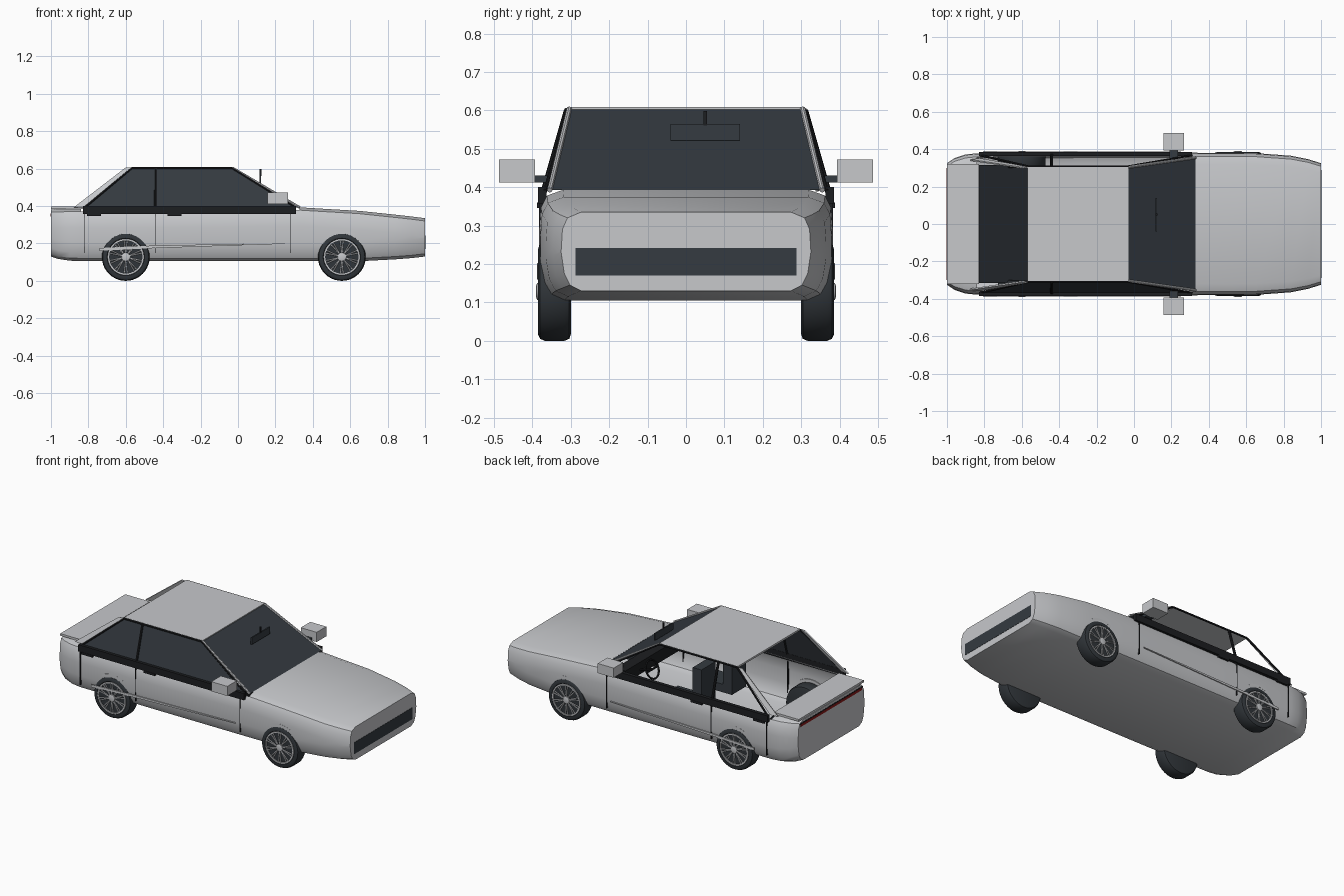
import bpy, bmesh, math
from mathutils import Vector, Matrix

cube = bpy.data.objects.get("Cube")
if cube:
    bpy.data.objects.remove(cube, do_unlink=True)


def material(name, rgb):
    m = bpy.data.materials.new(name)
    m.use_nodes = True
    m.diffuse_color = (*rgb, 1)
    m.node_tree.nodes["Principled BSDF"].inputs["Base Color"].default_value = (*rgb, 1)
    return m


SILVER = material("silver paint", (0.57, 0.58, 0.60))
GLASS = material("dark glass", (0.035, 0.043, 0.052))
BLACK = material("black trim", (0.012, 0.013, 0.015))
RUBBER = material("tyre rubber", (0.03, 0.036, 0.042))
RED = material("tail light red", (0.25, 0.01, 0.01))


def finish(name, bm, mat, smooth=None, normals=True):
    if normals:
        bmesh.ops.recalc_face_normals(bm, faces=bm.faces)
    mesh = bpy.data.meshes.new(name)
    bm.to_mesh(mesh)
    bm.free()
    mesh.materials.append(mat)
    ob = bpy.data.objects.new(name, mesh)
    bpy.context.collection.objects.link(ob)
    if smooth:
        bpy.ops.object.select_all(action="DESELECT")
        ob.select_set(True)
        bpy.context.view_layer.objects.active = ob
        bpy.ops.object.shade_smooth_by_angle(angle=math.radians(smooth))
    return ob


def box(name, lo, hi, mat):
    bm = bmesh.new()
    bmesh.ops.create_cube(bm, size=1)
    lo, hi = Vector(lo), Vector(hi)
    for v in bm.verts:
        v.co = Vector([(a + b) / 2 + c * abs(b - a) for a, b, c in zip(lo, hi, v.co)])
    return finish(name, bm, mat)


def rod(name, a, b, r, mat, sides=8):
    a, b = Vector(a), Vector(b)
    bm = bmesh.new()
    bmesh.ops.create_cone(bm, cap_ends=True, segments=sides, radius1=r, radius2=r, depth=(b - a).length)
    turn = (b - a).to_track_quat("Z", "Y").to_matrix().to_4x4()
    bm.transform(Matrix.Translation((a + b) / 2) @ turn)
    return finish(name, bm, mat, 40)


def sheet(name, pts, mat, thick=0):
    """Flat polygon facing its counter-clockwise side, optionally thickened."""
    bm = bmesh.new()
    face = bm.faces.new([bm.verts.new(p) for p in pts])
    face.normal_update()
    if thick:
        n = face.normal.copy()
        ext = bmesh.ops.extrude_face_region(bm, geom=[face], use_keep_orig=True)
        for v in ext["geom"]:
            if isinstance(v, bmesh.types.BMVert):
                v.co += n * thick
    return finish(name, bm, mat, normals=bool(thick))


def lathe(name, profile, centre, side, mat, steps=40, closed=False):
    """Revolve (radius, depth) points about a y axis through centre."""
    bm = bmesh.new()
    rings = []
    for i in range(steps):
        a = math.tau * i / steps
        rings.append([bm.verts.new((centre[0] + r * math.cos(a), side * y, centre[1] + r * math.sin(a)))
                      for r, y in profile])
    n = len(profile)
    for i in range(steps):
        p, q = rings[i], rings[(i + 1) % steps]
        for j in range(n if closed else n - 1):
            k = (j + 1) % n
            bm.faces.new((p[j], q[j], q[k], p[k]))
    if not closed:
        bm.faces.new([r[0] for r in rings])
        bm.faces.new([r[-1] for r in rings])
    return finish(name, bm, mat, 35)


# Body shell: sections along the length (x, half width, top, bottom)
SECTIONS = [(-1, .325, .382, .13), (-.96, .352, .384, .117), (-.9, .372, .385, .108),
            (-.84, .378, .385, .105), (-.3, .381, .385, .105), (.33, .381, .393, .105),
            (.65, .379, .374, .105), (.84, .365, .354, .115), (.93, .347, .344, .122),
            (1, .325, .335, .13)]
bm = bmesh.new()
loops = []
for x, w, t, b in SECTIONS:
    half = [(w * .84, t), (w * .95, t - .015), (w * .99, t - .045), (w, t - .1),
            (w, b + .1), (w * .975, b + .045), (w * .93, b + .015), (w * .84, b)]
    ring = half + [(-y, z) for y, z in reversed(half)]
    loops.append([bm.verts.new((x, y, z)) for y, z in ring])
for p, q in zip(loops, loops[1:]):
    for j in range(len(p)):
        k = (j + 1) % len(p)
        bm.faces.new((p[j], q[j], q[k], p[k]))
bm.faces.new(loops[0])
bm.faces.new(loops[-1])
bmesh.ops.recalc_face_normals(bm, faces=bm.faces)
# Open the cabin
cabin = [f for f in bm.faces
         if -.84 < f.calc_center_median().x < .33 and f.calc_center_median().z > .362]
bmesh.ops.delete(bm, geom=cabin, context="FACES")
finish("body_shell", bm, SILVER, 32, normals=False)

# Panels on the shell
box("boot_lid", (-1, -.32, .385), (-.83, .32, .398), SILVER)
box("grille", (.997, -.288, .17), (1.0015, .288, .242), GLASS)
box("tail_light_strip", (-1.002, -.3, .345), (-.996, .3, .36), RED)
box("tail_light_edge", (-1.001, -.31, .36), (-.996, .31, .367), BLACK)

# Roof and glass
box("roof", (-.57, -.305, .597), (-.03, .305, .608), SILVER)
sheet("windshield", [(.33, -.355, .392), (.33, .355, .392), (-.03, .302, .602), (-.03, -.302, .602)], GLASS)
sheet("side_glass", [(-.82, -.367, .39), (.31, -.367, .39), (-.03, -.308, .6), (-.57, -.308, .6)], GLASS, .003)

# Cabin interior
sheet("rear_seat_back", [(-.57, -.315, .115), (-.57, .315, .115), (-.835, .315, .388), (-.835, -.315, .388)], GLASS)
box("dashboard", (.2, -.31, .3), (.27, .31, .375), BLACK)
for s, side in ((1, "left"), (-1, "right")):
    box(side + "_seat_back", (-.26, s * .15 - .07, .2), (-.2, s * .15 + .07, .47), GLASS)
    box(side + "_seat_base", (-.2, s * .15 - .07, .2), (0, s * .15 + .07, .25), GLASS)
bpy.ops.mesh.primitive_torus_add(location=(.12, .16, .35), rotation=(0, math.radians(-65), 0),
                                 major_radius=.055, minor_radius=.006,
                                 major_segments=24, minor_segments=6)
wheel = bpy.context.object
wheel.name = "steering_wheel"
wheel.data.materials.append(BLACK)
rod("steering_spoke", (.12, .107, .35), (.12, .213, .35), .006, BLACK)
rod("steering_column", (.12, .16, .35), (.22, .16, .32), .008, BLACK)
box("rear_view_mirror", (.115, -.04, .522), (.123, .14, .565), GLASS)
box("rear_view_mirror_stalk", (.115, .045, .56), (.125, .055, .598), BLACK)

for s, side in ((1, "left"), (-1, "right")):
    # Pillars and window frames
    sheet(side + "_rear_pillar", [(-.875, s * .345, .392), (-.825, s * .352, .392),
                                  (-.57, s * .308, .603), (-.6, s * .304, .603)], SILVER, .008)
    rod(side + "_front_pillar", (.33, s * .355, .392), (-.03, s * .304, .604), .007, SILVER)
    rod(side + "_rear_frame", (-.82, s * .367, .39), (-.57, s * .309, .601), .006, BLACK)
    rod(side + "_front_frame", (.31, s * .367, .39), (-.03, s * .309, .601), .005, BLACK)
    rod(side + "_roof_rail", (-.57, s * .307, .602), (-.03, s * .307, .602), .006, BLACK)
    rod(side + "_middle_pillar", (-.44, s * .37, .39), (-.44, s * .31, .6), .008, BLACK)
    box(side + "_belt_trim", (-.83, s * .363, .358), (.31, s * .386, .4), BLACK)
    # Door seams, handles and rubbing strip
    for x in (-.82, -.44, .28):
        box(side + "_door_seam", (x - .002, s * .37, .15), (x + .002, s * .3825, .358), BLACK)
    for x in (-.77, -.34):
        box(side + "_door_handle", (x - .038, s * .375, .346), (x + .038, s * .388, .36), BLACK)
    sheet(side + "_side_strip", [(-.74, s * .382, .16), (-.47, s * .382, .174), (.25, s * .382, .198),
                                 (.25, s * .382, .203), (-.47, s * .382, .188), (-.74, s * .382, .176)],
          SILVER, .006 if s < 0 else -.006)
    # Door mirrors
    box(side + "_mirror", (.157, s * .393, .412), (.267, s * .487, .472), SILVER)
    box(side + "_mirror_stem", (.19, s * .345, .412), (.235, s * .395, .43), GLASS)
    # Wheels
    for x, end in ((-.6, "rear"), (.555, "front")):
        name, c = side + "_" + end, (x, .128)
        lathe(name + "_tyre", [(.112, .3), (.123, .304), (.128, .316), (.128, .368), (.123, .38),
                               (.112, .385), (.1, .385), (.096, .38)], c, s, RUBBER)
        lathe(name + "_rim", [(.089, .378), (.089, .386), (.097, .386), (.097, .378)], c, s, SILVER, closed=True)
        lathe(name + "_hub", [(.022, .378), (.022, .388), (.015, .39)], c, s, SILVER, 20)
        for i in range(10):
            for spread in (-.09, .09):
                a = math.tau * (i + .5) / 10
                near = Vector((math.cos(a), 0, math.sin(a))) * .018
                far = Vector((math.cos(a + spread), 0, math.sin(a + spread))) * .091
                hub = Vector((x, s * .383, .128))
                rod(name + "_spoke", hub + near, hub + far, .0032, SILVER, 6)
        # Arch lip above the tyre
        arc = [(r * math.cos(math.radians(d)), r * math.sin(math.radians(d)))
               for r, ds in ((.133, range(60, 121, 10)), (.145, range(120, 59, -10))) for d in ds]
        sheet(name + "_arch_lip", [(x + u, s * .38, .128 + v) for u, v in arc], SILVER,
              .006 if s < 0 else -.006)
